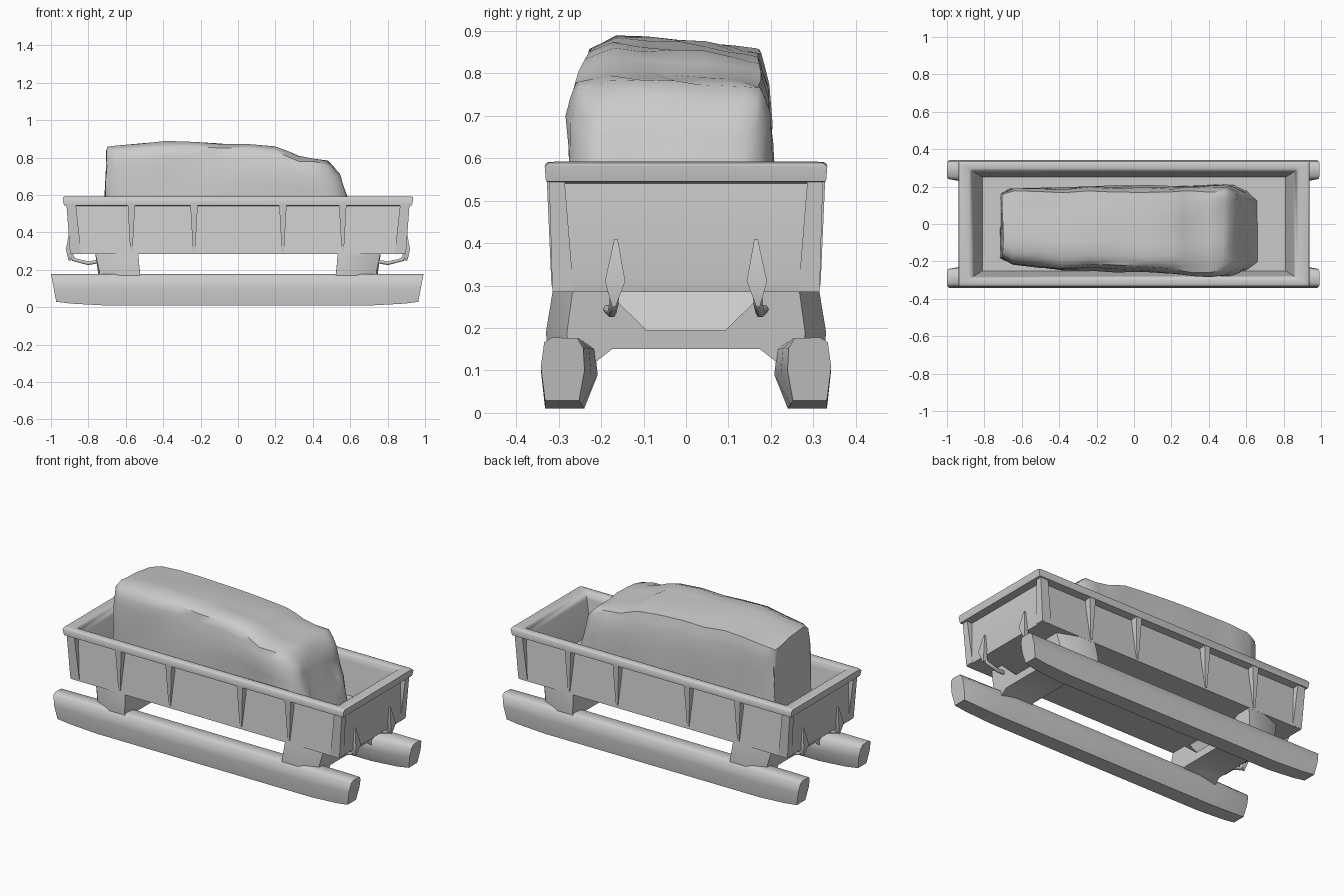
import bpy, bmesh, math
from mathutils import Vector, noise

if "Cube" in bpy.data.objects:
    bpy.data.objects.remove(bpy.data.objects["Cube"])

grey = bpy.data.materials.new("plain_grey")
grey.use_nodes = True
colour = (0.6, 0.6, 0.6, 1)
grey.diffuse_color = colour
grey.node_tree.nodes["Principled BSDF"].inputs["Base Color"].default_value = colour


def finish(name, bm, angle=40):
    bmesh.ops.recalc_face_normals(bm, faces=bm.faces)
    mesh = bpy.data.meshes.new(name)
    bm.to_mesh(mesh)
    bm.free()
    obj = bpy.data.objects.new(name, mesh)
    bpy.context.collection.objects.link(obj)
    mesh.materials.append(grey)
    bpy.ops.object.select_all(action='DESELECT')
    obj.select_set(True)
    bpy.context.view_layer.objects.active = obj
    bpy.ops.object.shade_smooth_by_angle(angle=math.radians(angle))


def loft(rings):
    """Skin a list of equal rings and cap both ends."""
    bm = bmesh.new()
    rows = [[bm.verts.new(p) for p in ring] for ring in rings]
    for a, b in zip(rows, rows[1:]):
        for i in range(len(a)):
            j = (i + 1) % len(a)
            bm.faces.new((a[i], a[j], b[j], b[i]))
    bm.faces.new(rows[0])
    bm.faces.new(rows[-1])
    return bm


def rect(hx, hy, z, cx=0, cy=0):
    return [(cx + sx * hx, cy + sy * hy, z)
            for sx, sy in ((-1, -1), (1, -1), (1, 1), (-1, 1))]


# Open tub: tapered walls, overhanging rounded rim and sunken floor
tub = loft([rect(0.895, 0.315, 0.285), rect(0.9, 0.312, 0.31), rect(0.885, 0.285, 0.54),
            rect(0.93, 0.33, 0.545), rect(0.94, 0.334, 0.592),
            rect(0.87, 0.285, 0.59), rect(0.855, 0.278, 0.55), rect(0.81, 0.25, 0.36)])
rim = [e for e in tub.edges if all(v.co.z > 0.58 for v in e.verts)]
bmesh.ops.bevel(tub, geom=rim, offset=0.012, segments=2, profile=0.5, affect='EDGES')
finish("tub", tub, 50)

# Corner posts and tapering side ribs below the rim
for sy, side in ((-1, "right_hand"), (1, "left_hand")):
    for x in (-0.57, -0.235, 0.24, 0.56):
        rib = loft([rect(0.006, 0.008, 0.3, x, sy * 0.309),
                    rect(0.02, 0.02, 0.55, x, sy * 0.308)])
        finish(f"{side}_rib", rib)
    for sx in (-1, 1):
        post = loft([rect(0.03, 0.025, 0.29, sx * 0.868, sy * 0.29),
                     rect(0.025, 0.018, 0.56, sx * 0.893, sy * 0.305)])
        finish(f"{side}_corner_post", post)

# Runners: (y, z) section, with the bottom swept up and in at each tip
section = [(0.24, 0.01), (0.332, 0.01), (0.342, 0.1), (0.334, 0.165),
           (0.315, 0.178), (0.25, 0.175), (0.215, 0.15), (0.208, 0.09)]
for sy, side in ((-1, "right_hand"), (1, "left_hand")):
    rings = []
    for x, tip in ((-0.988, 1), (-0.9, 0.5), (-0.72, 0), (0, 0), (0.72, 0), (0.9, 0.5), (0.98, 1)):
        ring = []
        for y, z in section:
            low = 1 - z / 0.178
            ring.append((x - math.copysign(0.03, x) * tip * low + math.copysign(0.012, x) * tip,
                         sy * (y + tip * 0.6 * max(0, 0.26 - y)),
                         z + 0.02 * tip * low))
        rings.append(ring)
    finish(f"{side}_runner", loft(rings), 60)

# Saddles: splayed legs joined by a cross beam, narrowing to a recessed gusset
half = [(0.205, 0.15), (0.25, 0.12), (0.325, 0.13), (0.33, 0.19), (0.312, 0.3),
        (0.235, 0.3), (0.11, 0.195)]
for sx, end in ((-1, "rear"), (1, "fore")):
    outline = half + [(-y, z) for y, z in reversed(half)]
    rings = [[(sx * (x + flare * (z > 0.25)), y * width, z) for y, z in outline]
             for x, flare, width in ((0.525, 0.01, 1), (0.63, 0.01, 1), (0.74, 0.025, 0.85))]
    finish(f"{end}_saddle", loft(rings), 50)
    # Sloping brace plate between the legs
    brace = loft([rect(0.03, 0.13, 0.18, sx * 0.62), rect(0.03, 0.2, 0.3, sx * 0.57)])
    finish(f"{end}_brace", brace)
    for sy in (-1, 1):
        # Thin bent stay from the leg to the end panel
        curve = bpy.data.curves.new("stay", 'CURVE')
        curve.dimensions = '3D'
        curve.bevel_depth = 0.011
        curve.bevel_resolution = 1
        curve.use_fill_caps = True
        spline = curve.splines.new('POLY')
        path = [(0.72, 0.19, 0.25), (0.8, 0.175, 0.235), (0.88, 0.17, 0.255), (0.895, 0.168, 0.29)]
        spline.points.add(len(path) - 1)
        for point, (x, y, z) in zip(spline.points, path):
            point.co = (sx * x, sy * y, z, 1)
        stay = bpy.data.objects.new(f"{end}_stay", curve)
        curve.materials.append(grey)
        bpy.context.collection.objects.link(stay)
        # Pointed hook on the end panel
        hook = loft([rect(0.006, 0.004, 0.25, sx * 0.9, sy * 0.17),
                     rect(0.02, 0.024, 0.31, sx * 0.9, sy * 0.167),
                     rect(0.006, 0.004, 0.41, sx * 0.895, sy * 0.165)])
        finish(f"{end}_hook", hook)

# Covered load: (x at floor, x at top, right edge, left edge, top height)
profile = [(-0.715, -0.7, -0.175, 0.165, 0.858), (-0.66, -0.64, -0.205, 0.19, 0.872),
           (-0.38, -0.38, -0.24, 0.195, 0.89), (-0.1, -0.1, -0.245, 0.2, 0.88),
           (0.22, 0.2, -0.26, 0.2, 0.86), (0.38, 0.32, -0.28, 0.205, 0.808),
           (0.53, 0.48, -0.275, 0.205, 0.785), (0.61, 0.54, -0.24, 0.175, 0.715),
           (0.66, 0.575, -0.2, 0.12, 0.61)]
rings = []
for x0, x1, y0, y1, top in profile:
    mid, w = (y0 + y1) / 2, (y1 - y0) / 2
    ring = []
    for side, up in ((-1, 0), (-1.02, 0.45), (-1, 0.78), (-0.9, 0.95), (-0.62, 1),
                     (0, 0.985), (0.6, 0.965), (0.88, 0.945), (0.97, 0.8), (1, 0.45), (1, 0)):
        ring.append((x0 + (x1 - x0) * up, mid + w * side, 0.35 + (top - 0.35) * up))
    rings.append(ring)
load = loft(rings)
bmesh.ops.triangulate(load, faces=[f for f in load.faces if len(f.verts) > 4])
bmesh.ops.subdivide_edges(load, edges=load.edges[:], cuts=1, use_grid_fill=True)
# Lumpy cloth surface
for v in load.verts:
    v.co += noise.noise_vector(v.co * 7 + Vector((3, 1, 7))) * 0.017
finish("covered_load", load, 55)
